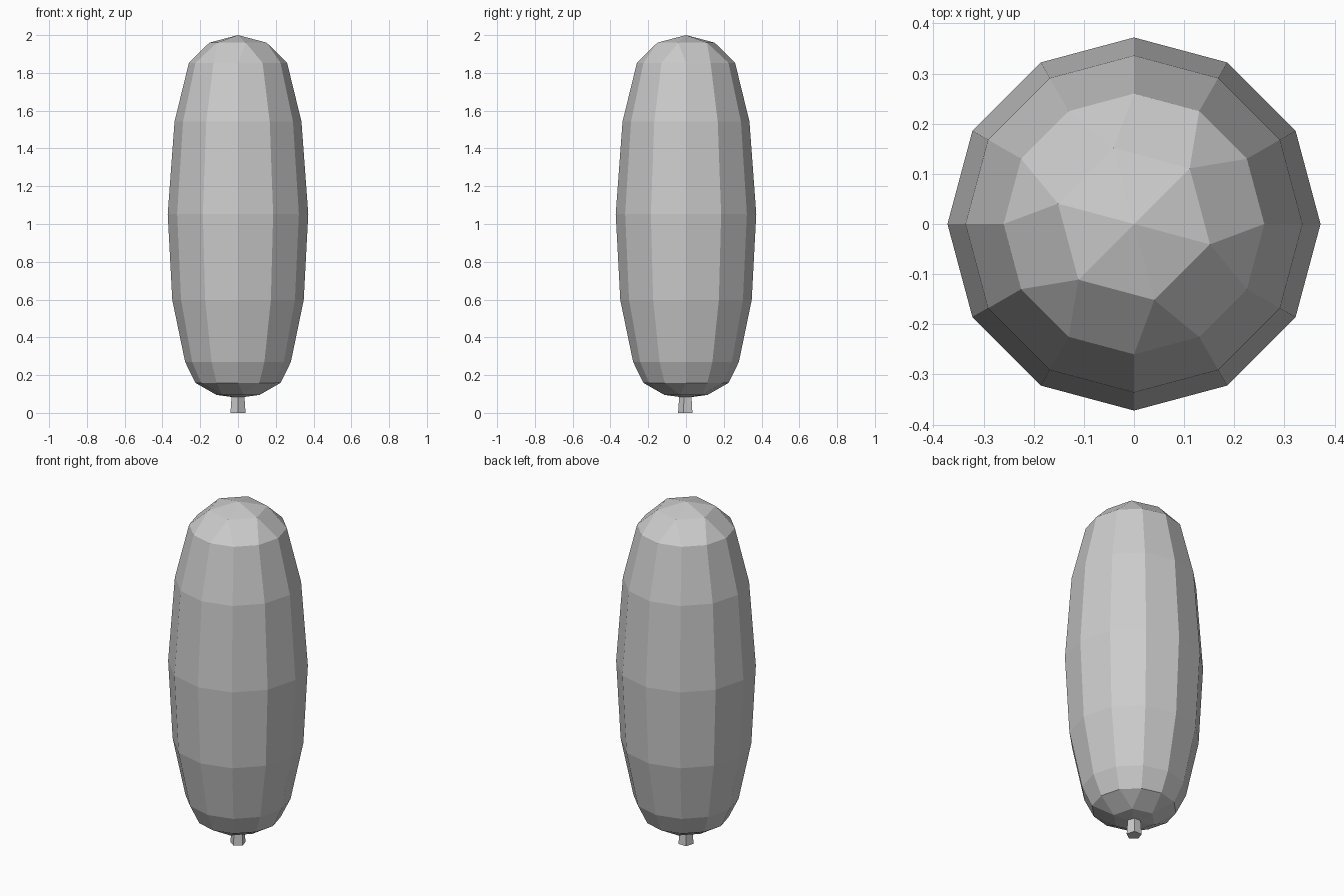
import bpy, bmesh
from math import radians, cos, sin

cube = bpy.data.objects.get("Cube")
if cube:
    bpy.data.objects.remove(cube, do_unlink=True)

mat = bpy.data.materials.new("light_grey")
mat.use_nodes = True
GREY = (0.6, 0.6, 0.6, 1)
mat.diffuse_color = GREY
mat.node_tree.nodes["Principled BSDF"].inputs["Base Color"].default_value = GREY


def ring(bm, sides, radius, z, start=0):
    angles = [radians(start + 360 * i / sides) for i in range(sides)]
    return [bm.verts.new((radius * cos(a), radius * sin(a), z)) for a in angles]


def bridge(bm, a, b):
    n = len(a)
    for i in range(n):
        j = (i + 1) % n
        bm.faces.new((a[i], a[j], b[j], b[i]))


def cap(bm, rim, radius, ring_z, pole_z):
    """Close a 12-sided rim with a twisted hexagon and a shallow point."""
    hexagon = ring(bm, 6, radius, ring_z, 45)
    pole = bm.verts.new((0, 0, pole_z))
    for i in range(6):
        a, b = hexagon[i], hexagon[(i + 1) % 6]
        p, q, r = (rim[(2 * i + k) % 12] for k in (1, 2, 3))
        bm.faces.new((a, p, q))
        bm.faces.new((a, q, r, b))
        bm.faces.new((a, b, pole))


def finish(bm, name):
    bmesh.ops.recalc_face_normals(bm, faces=bm.faces)
    mesh = bpy.data.meshes.new(name)
    bm.to_mesh(mesh)
    bm.free()
    mesh.materials.append(mat)
    bpy.context.collection.objects.link(bpy.data.objects.new(name, mesh))


# Body: faceted elongated balloon, (radius, height) from bottom to top
profile = [(0.226, 0.159), (0.28, 0.27), (0.348, 0.598),
           (0.372, 1.053), (0.336, 1.542), (0.26, 1.853)]
bm = bmesh.new()
rings = [ring(bm, 12, r, z) for r, z in profile]
for low, high in zip(rings, rings[1:]):
    bridge(bm, low, high)
cap(bm, rings[0], 0.118, 0.095, 0.08)
cap(bm, rings[-1], 0.157, 1.96, 2.0)
finish(bm, "balloon_body")

# Knot: short five-sided stub below the body
bm = bmesh.new()
bottom = ring(bm, 5, 0.042, 0, -90)
top = ring(bm, 5, 0.036, 0.085, -90)
bridge(bm, bottom, top)
bm.faces.new(bottom)
bm.faces.new(top)
finish(bm, "balloon_knot")
